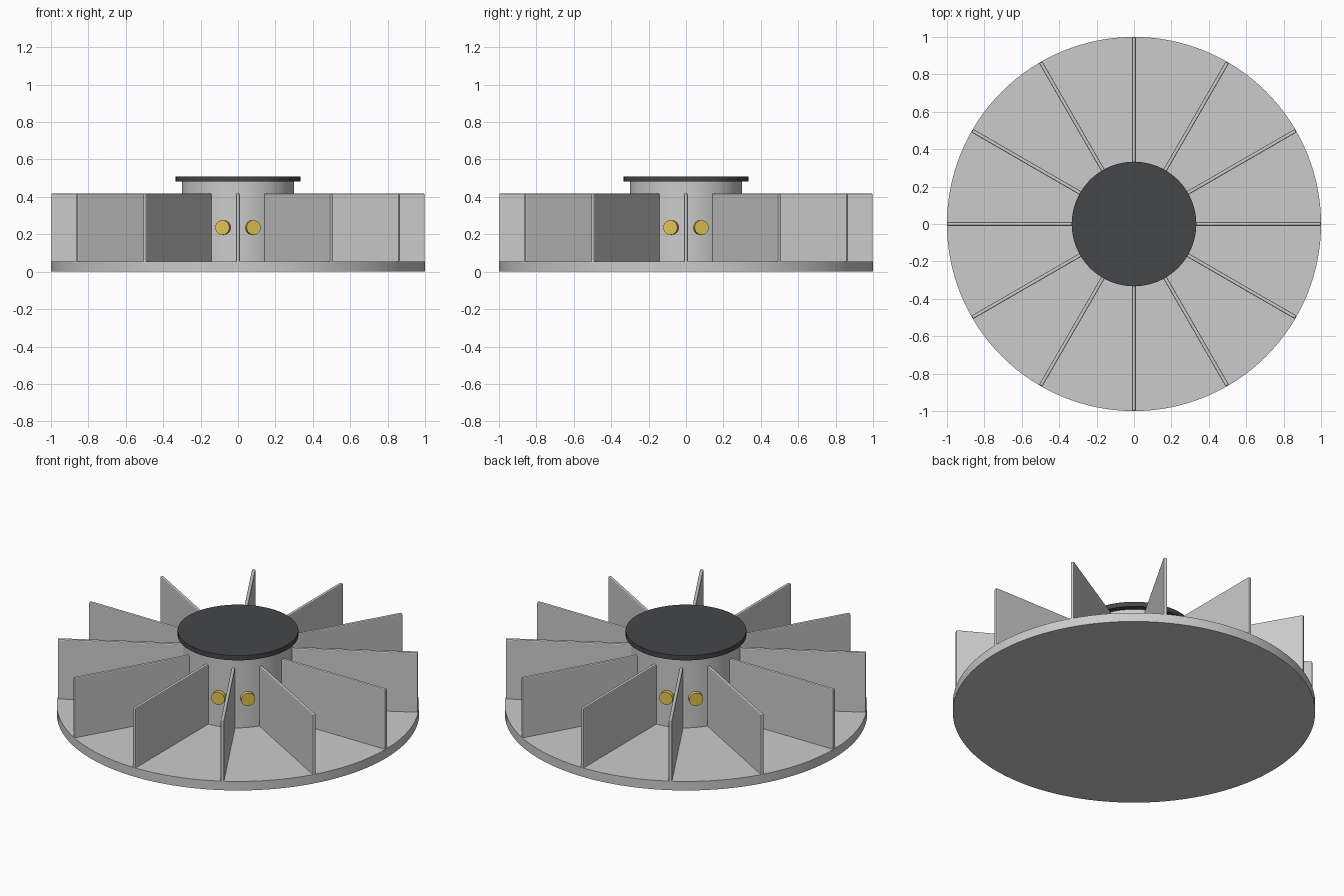
import bpy
from math import pi, cos, sin, radians

if "Cube" in bpy.data.objects:
    bpy.data.objects.remove(bpy.data.objects["Cube"])

BLADES = 12


def material(name, rgb):
    m = bpy.data.materials.new(name)
    m.diffuse_color = (*rgb, 1)
    m.use_nodes = True
    m.node_tree.nodes["Principled BSDF"].inputs["Base Color"].default_value = m.diffuse_color
    return m


def bevel(ob, width, segments=2):
    mod = ob.modifiers.new("bevel", 'BEVEL')
    mod.width = width
    mod.segments = segments
    mod.limit_method = 'ANGLE'


def cylinder(name, radius, z0, z1, sides=96):
    bpy.ops.mesh.primitive_cylinder_add(
        vertices=sides, radius=radius, depth=z1 - z0, location=(0, 0, (z0 + z1) / 2))
    ob = bpy.context.object
    ob.name = name
    bpy.ops.object.shade_smooth_by_angle(angle=radians(30))
    return ob


dark = material("dark_cap", (0.06, 0.062, 0.066))
brass = material("brass", (0.75, 0.55, 0.08))

# Base disc, hub and cap
cylinder("base_disc", 1.0, 0, 0.055, 128)
cylinder("hub", 0.30, 0.03, 0.485)
cap = cylinder("hub_cap", 0.333, 0.481, 0.51)
cap.data.materials.append(dark)

# Radial blades with softened edges
R0, R1, Z0, Z1 = 0.28, 0.998, 0.045, 0.418
for i in range(BLADES):
    a = 2 * pi * i / BLADES
    r = (R0 + R1) / 2
    bpy.ops.mesh.primitive_cube_add(
        size=1, location=(r * cos(a), r * sin(a), (Z0 + Z1) / 2), rotation=(0, 0, a))
    blade = bpy.context.object
    blade.name = f"blade_{i + 1}"
    blade.scale = (R1 - R0, 0.02, Z1 - Z0)
    bpy.ops.object.transform_apply(location=False, rotation=False, scale=True)
    bevel(blade, 0.006)

# Brass bolts round the hub, midway between blades
for i in range(BLADES):
    a = 2 * pi * (i + 0.5) / BLADES
    r = 0.30
    bpy.ops.mesh.primitive_cylinder_add(
        vertices=24, radius=0.039, depth=0.05,
        location=(r * cos(a), r * sin(a), 0.236), rotation=(0, pi / 2, a))
    bolt = bpy.context.object
    bolt.name = f"bolt_{i + 1}"
    bpy.ops.object.shade_smooth_by_angle(angle=radians(30))
    bolt.data.materials.append(brass)
